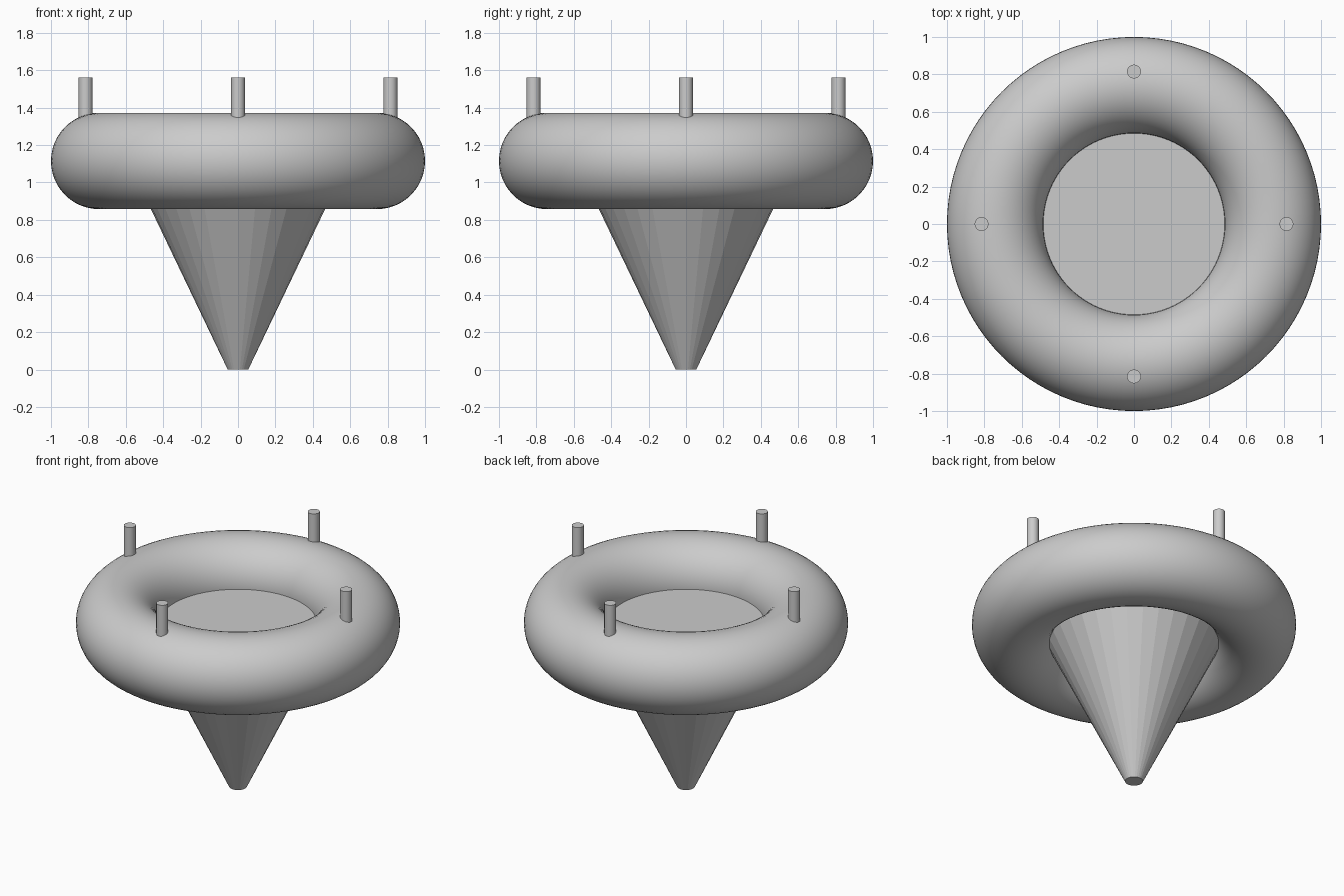
import bpy
import math

cube = bpy.data.objects.get("Cube")
if cube:
    bpy.data.objects.remove(cube, do_unlink=True)

RING_Z = 1.115      # height of the ring's centre
RING_R = 0.7425     # ring centre line radius
TUBE_R = 0.2575     # ring tube radius

grey = bpy.data.materials.new("plain grey")
grey.use_nodes = True
colour = (0.6, 0.6, 0.6, 1)
grey.diffuse_color = colour
grey.node_tree.nodes["Principled BSDF"].inputs["Base Color"].default_value = colour


def finish(name, smooth=True):
    ob = bpy.context.object
    ob.name = name
    ob.data.materials.append(grey)
    if smooth:
        bpy.ops.object.shade_smooth_by_angle(angle=math.radians(35))
    return ob


# Rounded ring
bpy.ops.mesh.primitive_torus_add(
    major_radius=RING_R, minor_radius=TUBE_R,
    major_segments=96, minor_segments=48, location=(0, 0, RING_Z))
finish("ring")

# Tapered body, its flat top closing the ring's hole
bpy.ops.mesh.primitive_cone_add(
    vertices=32, radius1=0.055, radius2=0.589,
    depth=RING_Z, location=(0, 0, RING_Z / 2))
finish("cone_body", smooth=False)

# Four upright pegs on the ring
PEG_TOP, PEG_BASE, PEG_OUT = 1.56, 1.2, 0.815
for i, side in enumerate(("left", "back", "right", "front")):
    a = i * math.pi / 2
    bpy.ops.mesh.primitive_cylinder_add(
        vertices=32, radius=0.037, depth=PEG_TOP - PEG_BASE,
        location=(PEG_OUT * math.cos(a), PEG_OUT * math.sin(a),
                  (PEG_TOP + PEG_BASE) / 2))
    finish(side + "_peg")
